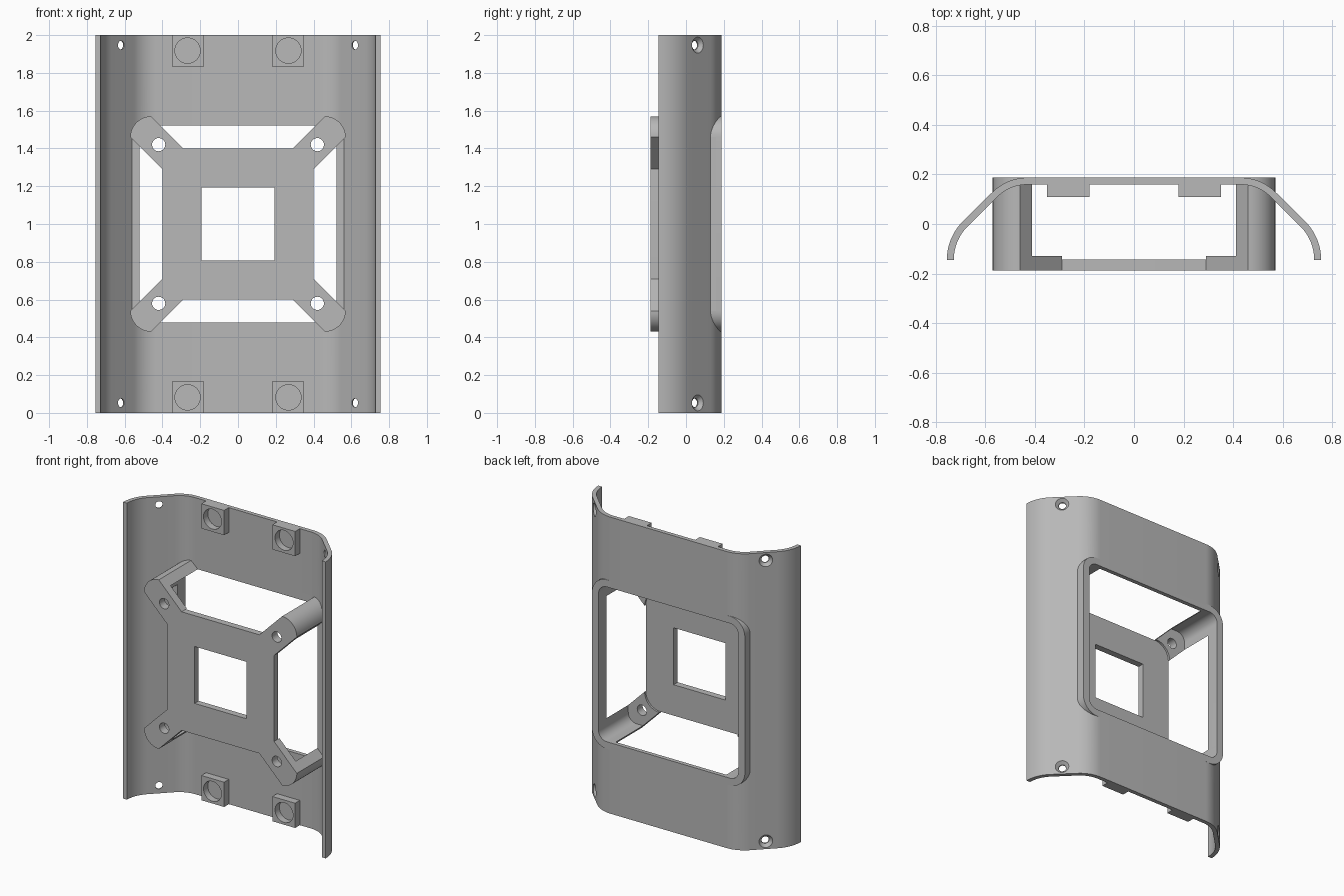
import bpy, bmesh
from math import sin, cos, pi, radians
from mathutils import Vector, Matrix

if "Cube" in bpy.data.objects:
    bpy.data.objects.remove(bpy.data.objects["Cube"], do_unlink=True)

grey = bpy.data.materials.new("plain grey")
grey.use_nodes = True
grey.diffuse_color = (0.48, 0.48, 0.48, 1)
grey.node_tree.nodes["Principled BSDF"].inputs["Base Color"].default_value = grey.diffuse_color

FRONT, BACK = -0.187, 0.187
SHEET = 0.028
MID = 1.0


def finish(name, bm):
    bmesh.ops.recalc_face_normals(bm, faces=bm.faces)
    mesh = bpy.data.meshes.new(name)
    bm.to_mesh(mesh)
    bm.free()
    mesh.materials.append(grey)
    ob = bpy.data.objects.new(name, mesh)
    bpy.context.collection.objects.link(ob)
    return ob


def extrude(name, points, direction):
    bm = bmesh.new()
    face = bm.faces.new([bm.verts.new(p) for p in points])
    new = bmesh.ops.extrude_face_region(bm, geom=[face])["geom"]
    moved = [v for v in new if isinstance(v, bmesh.types.BMVert)]
    bmesh.ops.translate(bm, verts=moved, vec=direction)
    return finish(name, bm)


def plate(name, outline, y0, y1, sx=1, sz=1):
    """Outline in x and height about the middle, extruded along y."""
    return extrude(name, [(sx * x, y0, MID + sz * z) for x, z in outline], (0, y1 - y0, 0))


def cone(start, direction, length, r1, r2):
    bm = bmesh.new()
    d = Vector(direction).normalized()
    place = Matrix.Translation(Vector(start) + d * length / 2) @ d.to_track_quat("Z", "Y").to_matrix().to_4x4()
    bmesh.ops.create_cone(bm, cap_ends=True, segments=32, radius1=r1, radius2=r2, depth=length, matrix=place)
    return finish("cutter", bm)


def cut(ob, *cutters):
    for c in cutters:
        c.hide_render = True
        mod = ob.modifiers.new("cut", "BOOLEAN")
        mod.operation, mod.solver, mod.object = "DIFFERENCE", "EXACT", c
    bpy.context.view_layer.update()
    deps = bpy.context.evaluated_depsgraph_get()
    result = bpy.data.meshes.new_from_object(ob.evaluated_get(deps))
    ob.modifiers.clear()
    ob.data = result
    for c in cutters:
        bpy.data.objects.remove(c, do_unlink=True)


def arc(cx, cy, r, a0, a1, n=12):
    steps = [radians(a0 + (a1 - a0) * i / n) for i in range(n + 1)]
    return [(cx + r * cos(a), cy + r * sin(a)) for a in steps]


def rounded_square(half, r):
    k = half - r
    corners = [(k, k, 0), (-k, k, 90), (-k, -k, 180), (k, -k, 270)]
    return [p for x, y, a in corners for p in arc(x, y, r, a, a + 90)]


def box(name, x0, x1, y0, y1, z0, z1):
    return extrude(name, [(x0, y0, z0), (x1, y0, z0), (x1, y0, z1), (x0, y0, z1)], (0, y1 - y0, 0))


# Bent sheet shell: flat back, sloped sides, lips turned forward
def half_profile(inset):
    upper = arc(0.43, BACK - 0.2, 0.2 - inset, 90, 45)
    lower = arc(0.755 - 0.22, -0.145, 0.22 - inset, 45, 0)
    return upper + lower


outer, inner = half_profile(0), half_profile(SHEET)
right = outer + inner[::-1]
left = [(-x, y) for x, y in right]
n = len(outer)
section = right[:n] + right[n:] + left[n:][::-1] + left[:n][::-1]
shell = extrude("shell", [(x, y, 0) for x, y in section], (0, 0, 2))
cutters = [plate("cutter", rounded_square(0.522, 0.062), -0.4, 0.4)]

# Countersunk screw holes through the sloped sides
for s in (-1, 1):
    for z in (0.053, 1.947):
        surface = Vector((s * 0.637, 0.06, z))
        out = Vector((s, 1, 0)).normalized()
        cutters.append(cone(surface - out * 0.08, out, 0.16, 0.023, 0.023))
        cutters.append(cone(surface - out * 0.018, out, 0.03, 0.024, 0.051))
cut(shell, *cutters)

# Raised rim round the rear opening
rim = plate("opening_rim", rounded_square(0.57, 0.11), BACK - SHEET, BACK)
cut(rim, plate("cutter", rounded_square(0.522, 0.062), -0.4, 0.4))
for s, side in ((1, "left"), (-1, "right")):
    box(side + "_rim_wall", *sorted((s * 0.522, s * 0.57)), 0.1, BACK - SHEET, MID - 0.46, MID + 0.46)

# Front mounting plate with a square window
mount = plate("mounting_plate", rounded_square(0.4, 0.11), FRONT, -0.143)
cut(mount, box("cutter", -0.193, 0.193, -0.4, 0, MID - 0.192, MID + 0.192))

# Corner arms with bolt holes, and curved legs back to the rim
arm_shape = arc(0.46, 0.46, 0.11, 0, 90) + arc(0.29, 0.29, 0.11, 90, 0)
leg_shape = (arc(0.46, 0.46, 0.11, 0, 90) + [(0.412, 0.522)]
             + arc(0.46, 0.46, 0.062, 90, 0) + [(0.522, 0.412)])
for sx, side in ((1, "left"), (-1, "right")):
    for sz, level in ((1, "upper"), (-1, "lower")):
        label = level + "_" + side
        arm = plate(label + "_arm", arm_shape, FRONT, -0.13, sx, sz)
        cut(arm, cone((sx * 0.42, -0.4, MID + sz * 0.42), (0, 1, 0), 0.4, 0.035, 0.035))
        plate(label + "_leg", leg_shape, -0.13, BACK - 0.001, sx, sz)

        # Square lug with a round blind pocket
        z0, z1 = sorted((MID + sz * 0.833, MID + sz))
        lug = box(label + "_lug", sx * 0.265 - 0.085, sx * 0.265 + 0.085, 0.109, BACK - 0.02, z0, z1)
        cut(lug, cone((sx * 0.267, 0.05, MID + sz * 0.918), (0, 1, 0), 0.105, 0.067, 0.067))

# Smooth the bends, keep the edges crisp
bpy.ops.object.select_all(action="DESELECT")
for ob in bpy.context.scene.objects:
    if ob.type == "MESH":
        ob.select_set(True)
        bpy.context.view_layer.objects.active = ob
bpy.ops.object.shade_smooth_by_angle(angle=radians(30))
